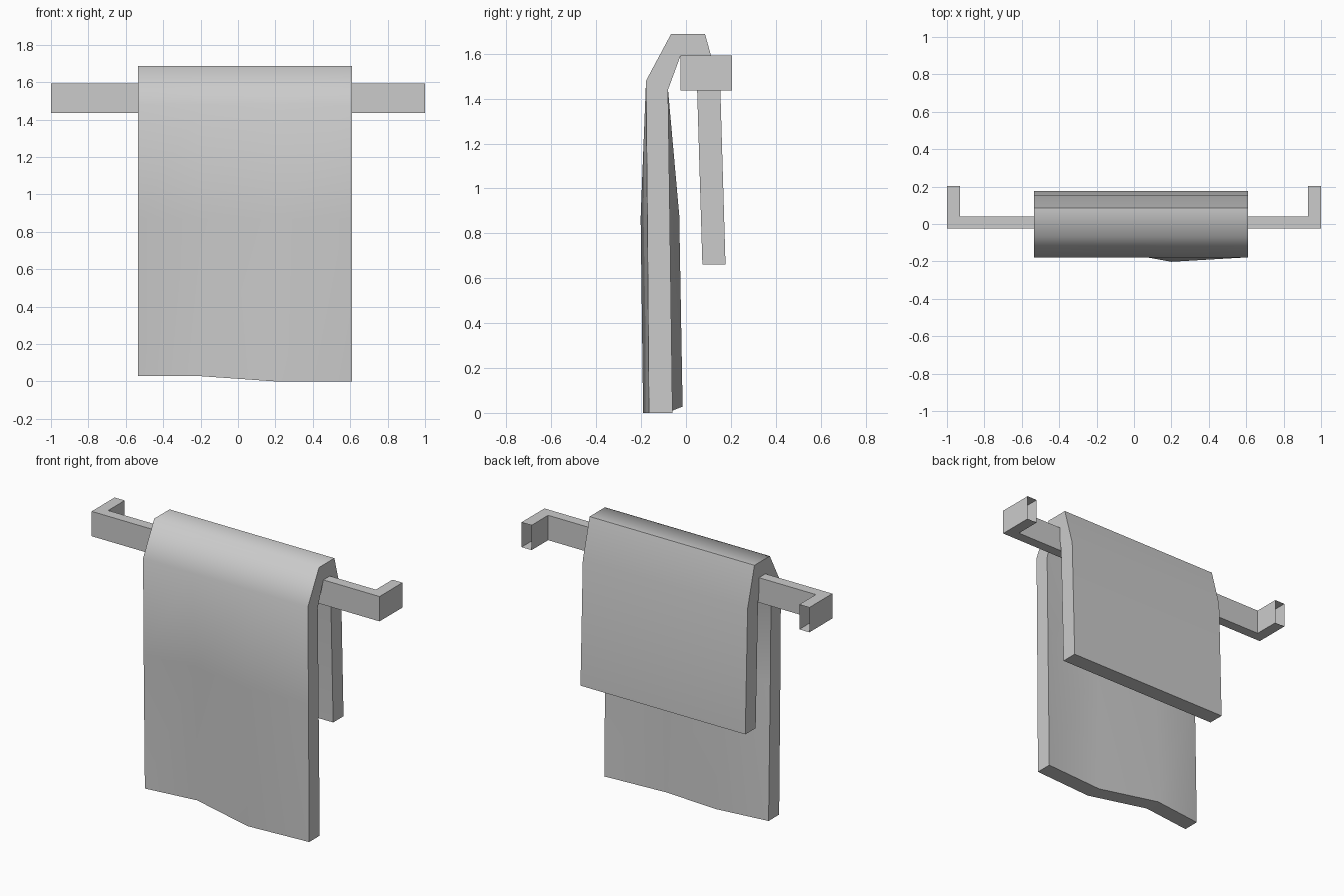
import bpy, bmesh, math

if "Cube" in bpy.data.objects:
    bpy.data.objects.remove(bpy.data.objects["Cube"])


def make_object(name, bm):
    bmesh.ops.recalc_face_normals(bm, faces=bm.faces)
    mesh = bpy.data.meshes.new(name)
    bm.to_mesh(mesh)
    bm.free()
    obj = bpy.data.objects.new(name, mesh)
    bpy.context.collection.objects.link(obj)
    return obj


# Rail: U-shaped outline extruded upward, wall ends left open
right = [(0.93, 0.04), (0.93, 0.204), (1.0, 0.204), (1.0, -0.024)]
outline = right + [(-x, y) for x, y in reversed(right)]
bm = bmesh.new()
low = [bm.verts.new((x, y, 1.436)) for x, y in outline]
high = [bm.verts.new((x, y, 1.592)) for x, y in outline]
bm.faces.new(low)
bm.faces.new(high)
for i in range(8):
    if i not in (1, 5):          # open wall ends of both arms
        j = (i + 1) % 8
        bm.faces.new((low[i], low[j], high[j], high[i]))
make_object("towel_rail", bm)

# Towel: (y, z) section from front hem over the rail to rear hem
outer = [(-0.165, 0), (-0.172, 0.87), (-0.178, 1.48), (-0.067, 1.687),
         (0.085, 1.687), (0.153, 1.44), (0.176, 0.66)]
inner = [(-0.06, 0), (-0.072, 0.88), (-0.08, 1.44), (-0.024, 1.592),
         (0.03, 1.592), (0.05, 1.43), (0.073, 0.66)]
columns = [-0.535, -0.2, 0.2, 0.61]
# Gentle fold in the front hanging part: y shift per column, hem lift
sway = {0: [0.005, 0.045, -0.026, 0], 1: [0.0, 0.042, -0.03, 0]}
lift = [0.028, 0.028, 0, 0]

bm = bmesh.new()
loops = []
n = len(outer)
for c, x in enumerate(columns):
    sides = []
    for profile in (outer, inner):
        side = []
        for r, (y, z) in enumerate(profile):
            dy = sway[r][c] if r in sway else 0
            dz = lift[c] if r == 0 else 0
            side.append(bm.verts.new((x, y + dy, z + dz)))
        sides.append(side)
    loops.append(sides[0] + sides[1][::-1])
for a, b in zip(loops, loops[1:]):
    for i in range(2 * n):
        j = (i + 1) % (2 * n)
        bm.faces.new((a[i], a[j], b[j], b[i]))
# Side edges of the cloth
for loop in (loops[0], loops[-1]):
    for i in range(n - 1):
        k = 2 * n - 1 - i
        bm.faces.new((loop[i], loop[i + 1], loop[k - 1], loop[k]))
towel = make_object("towel", bm)

bpy.context.view_layer.objects.active = towel
towel.select_set(True)
bpy.ops.object.shade_smooth_by_angle(angle=math.radians(65))
